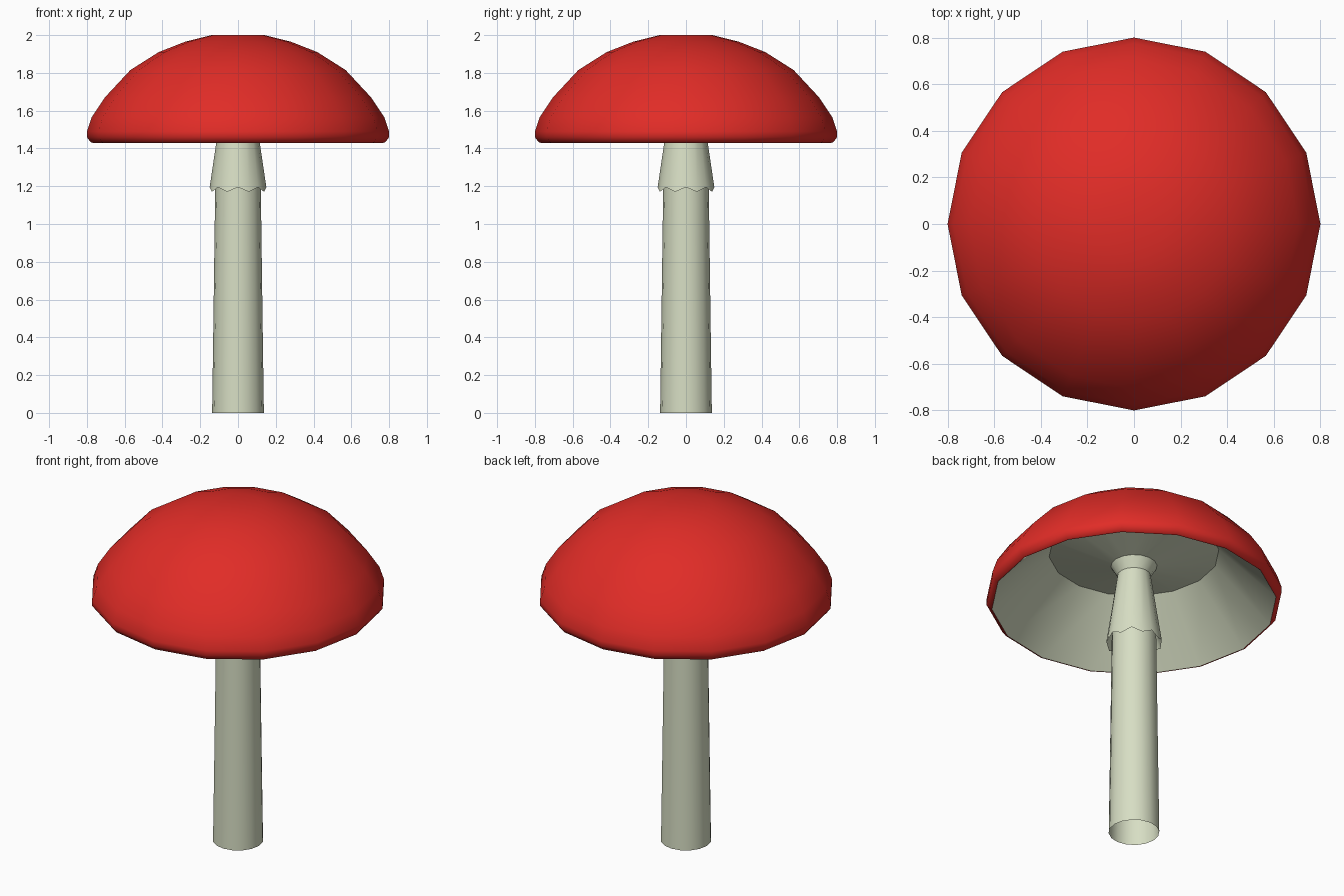
import bpy, bmesh, math

if "Cube" in bpy.data.objects:
    bpy.data.objects.remove(bpy.data.objects["Cube"])

SIDES = 16


def material(name, rgb):
    m = bpy.data.materials.new(name)
    m.diffuse_color = (*rgb, 1)
    m.use_nodes = True
    m.node_tree.nodes["Principled BSDF"].inputs["Base Color"].default_value = m.diffuse_color
    return m


red = material("red", (0.75, 0.025, 0.02))
cream = material("cream", (0.68, 0.73, 0.55))


def lathe(name, profile, mat, angle=50, wave=None):
    """Spin (radius, z) points; 'wave' = (ring index, drop) lowers every other vertex."""
    bm = bmesh.new()
    rings = []
    for k, (r, z) in enumerate(profile):
        if r == 0:
            rings.append([bm.verts.new((0, 0, z))] * SIDES)
            continue
        ring = []
        for i in range(SIDES):
            a = 2 * math.pi * i / SIDES
            drop = wave[1] if wave and wave[0] == k and i % 2 else 0
            ring.append(bm.verts.new((r * math.cos(a), r * math.sin(a), z - drop)))
        rings.append(ring)
    for lo, hi in zip(rings, rings[1:]):
        for i in range(SIDES):
            j = (i + 1) % SIDES
            quad = [lo[i], lo[j], hi[j], hi[i]]
            bm.faces.new(list(dict.fromkeys(quad)))
    me = bpy.data.meshes.new(name)
    bm.to_mesh(me)
    bm.free()
    me.materials.append(mat)
    ob = bpy.data.objects.new(name, me)
    bpy.context.collection.objects.link(ob)
    bpy.ops.object.select_all(action='DESELECT')
    ob.select_set(True)
    bpy.context.view_layer.objects.active = ob
    bpy.ops.object.shade_smooth_by_angle(angle=math.radians(angle))
    return ob


# Red dome with a small rolled rim
lathe("cap", [(0.77, 1.43), (0.78, 1.433), (0.80, 1.46), (0.80, 1.49),
              (0.775, 1.565), (0.705, 1.67), (0.57, 1.815), (0.42, 1.91),
              (0.28, 1.965), (0.14, 2.0), (0, 2.0)], red, 60)

# Hollow underside, running down into the flared neck
lathe("cap_underside", [(0.09, 1.60), (0.125, 1.66), (0.46, 1.74), (0.77, 1.43)],
      cream, 30)

# Skirt with a scalloped lower edge, folded back to the stem
lathe("skirt", [(0.12, 1.25), (0.15, 1.195), (0.09, 1.60)], cream, 40, (1, 0.025))

# Tapered stem, open at the base
lathe("stem", [(0.137, 0), (0.13, 0.5), (0.122, 1.1), (0.12, 1.25)], cream)
